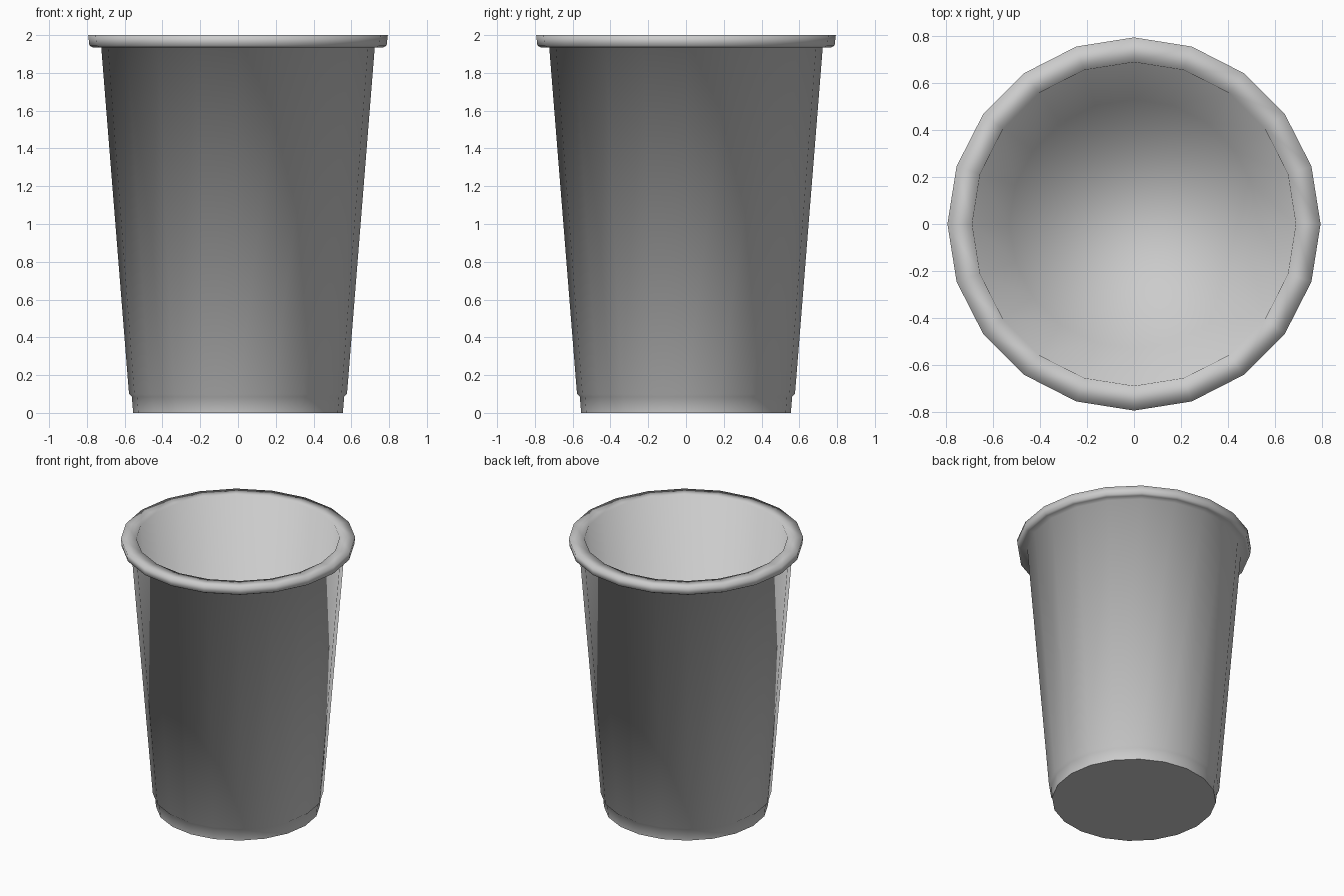
import bpy, bmesh, math

if "Cube" in bpy.data.objects:
    bpy.data.objects.remove(bpy.data.objects["Cube"])

SIDES = 20

# Cup profile (radius, height): underside edge, outer wall, rim, inner wall, floor
PROFILE = [
    (0.555, 0.0), (0.562, 0.085), (0.577, 0.10),   # stepped foot
    (0.724, 1.935),                                # tapered outer wall
    (0.77, 1.935), (0.787, 1.945), (0.793, 2.0),   # rolled rim
    (0.688, 2.0),                                  # inner lip
    (0.53, 0.04),                                  # inner wall down to the floor
]


def ring(bm, r, z):
    return [bm.verts.new((r * math.cos(2 * math.pi * i / SIDES),
                          r * math.sin(2 * math.pi * i / SIDES), z))
            for i in range(SIDES)]


bm = bmesh.new()
rings = [ring(bm, r, z) for r, z in PROFILE]

# Walls and rim
for a, b in zip(rings, rings[1:]):
    for i in range(SIDES):
        j = (i + 1) % SIDES
        bm.faces.new((a[i], a[j], b[j], b[i]))

# Underside and inner floor
base = bm.faces.new(rings[0][::-1])
bm.faces.new(rings[-1])

# Smooth everywhere, with a crisp edge around the underside
for f in bm.faces:
    f.smooth = True
for e in base.edges:
    e.smooth = False
base.smooth = False

mesh = bpy.data.meshes.new("cup")
bm.to_mesh(mesh)
bm.free()
cup = bpy.data.objects.new("cup", mesh)
bpy.context.collection.objects.link(cup)
